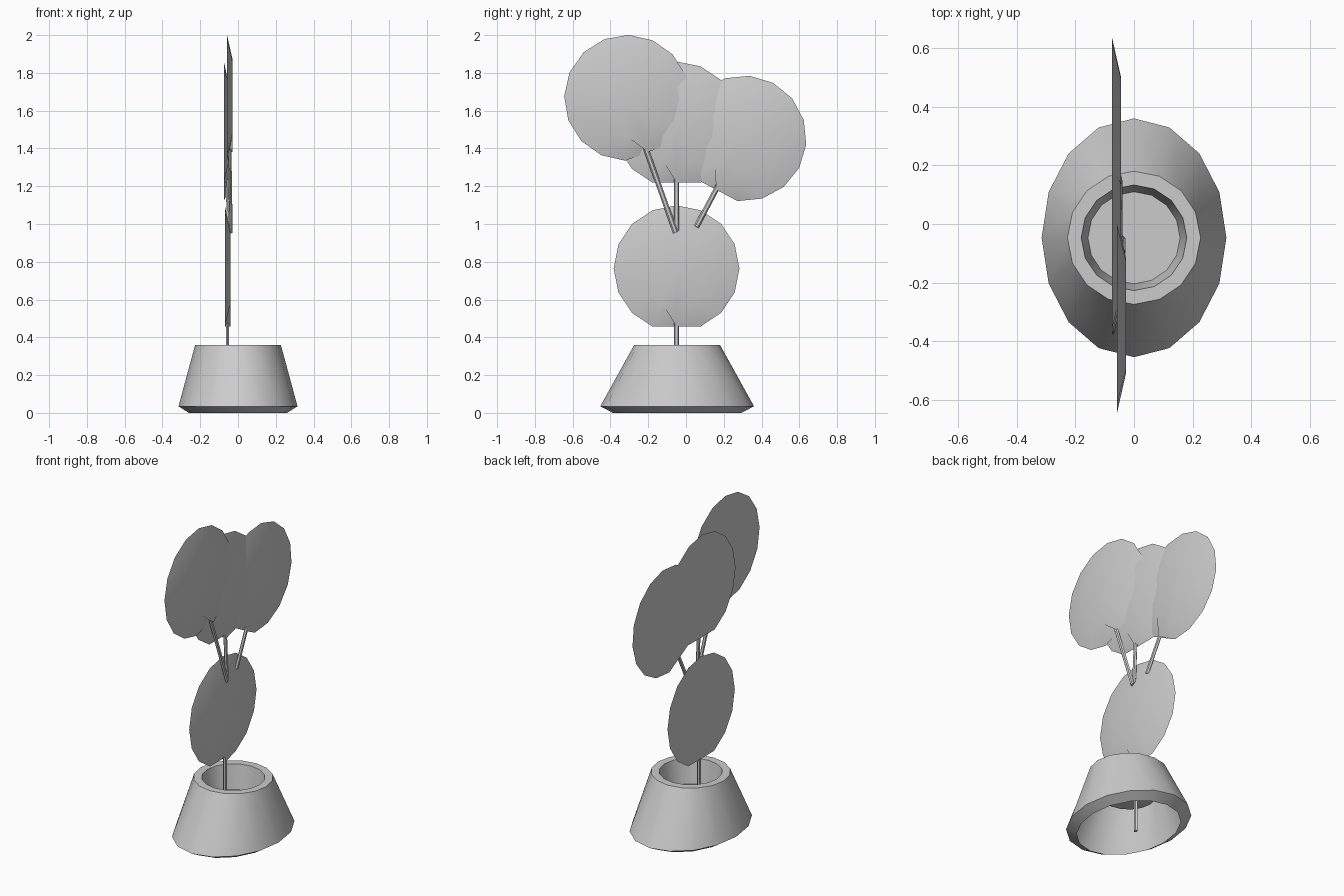
import bpy, bmesh
from math import sin, cos, tau, radians
from mathutils import Vector, Matrix

if "Cube" in bpy.data.objects:
    bpy.data.objects.remove(bpy.data.objects["Cube"])

SIDES = 16


def finish(name, bm, angle=30):
    bmesh.ops.recalc_face_normals(bm, faces=bm.faces)
    mesh = bpy.data.meshes.new(name)
    bm.to_mesh(mesh)
    bm.free()
    ob = bpy.data.objects.new(name, mesh)
    bpy.context.collection.objects.link(ob)
    bpy.ops.object.select_all(action='DESELECT')
    ob.select_set(True)
    bpy.context.view_layer.objects.active = ob
    bpy.ops.object.shade_smooth_by_angle(angle=radians(angle))
    return ob


def bridge(bm, a, b):
    for i in range(len(a)):
        j = (i + 1) % len(a)
        bm.faces.new((a[i], a[j], b[j], b[i]))


def make_pot():
    # rings from the cup floor, over the rim and down to the open base
    profile = [(.157, .157, .21), (.18, .18, .36), (.227, .227, .36),
               (.315, .407, .035), (.26, .34, 0)]
    bm = bmesh.new()
    rings = [[bm.verts.new((rx * cos(tau * i / SIDES),
                            -.047 + ry * sin(tau * i / SIDES), z))
              for i in range(SIDES)] for rx, ry, z in profile]
    bm.faces.new(rings[0])
    for a, b in zip(rings, rings[1:]):
        bridge(bm, a, b)
    finish("pot", bm)


def make_pad(name, back_x, y, z, tilt, radius=.333, inner=.2, thick=.03):
    # flat back, sloped front that keeps full thickness at the foot
    bm = bmesh.new()
    back, front = [], []
    for i in range(SIDES):
        t = tau * i / SIDES
        u, v = sin(t), cos(t)
        foot = i == SIDES // 2
        back.append(bm.verts.new((0, radius * u, -.308 if foot else radius * v)))
        front.append(bm.verts.new((thick, inner * u, -.308 if foot else inner * v)))
    bm.faces.new(back)
    centre = bm.verts.new((thick, 0, 0))
    bridge(bm, back, front)
    for i in range(SIDES):
        bm.faces.new((front[i], front[(i + 1) % SIDES], centre))
    bm.transform(Matrix.Translation((back_x, y, z)) @ Matrix.Rotation(radians(tilt), 4, 'X'))
    finish(name, bm, 40)


def make_stem(name, start, end):
    # slim six-sided rod, narrower across x
    a, b = Vector(start), Vector(end)
    d = (b - a).normalized()
    side = d.cross(Vector((1, 0, 0))).normalized()
    flat = side.cross(d)
    bm = bmesh.new()
    rings = [[bm.verts.new(p + side * .014 * cos(tau * i / 6) + flat * .009 * sin(tau * i / 6))
              for i in range(6)] for p in (a, b)]
    for r in rings:
        bm.faces.new(r)
    bridge(bm, *rings)
    finish(name, bm)


make_pot()

# flat round leaf pads
for name, x, y, z, tilt in [("lower_pad", -.07, -.05, .765, 0),
                            ("middle_pad", -.075, -.05, 1.527, 0),
                            ("left_pad", -.058, -.312, 1.668, 21),
                            ("right_pad", -.075, .305, 1.453, -28)]:
    make_pad(name, x, y, z, tilt)

# trunk and branches
make_stem("trunk", (-.055, -.05, 0), (-.055, -.05, .5))
make_stem("middle_branch", (-.042, -.05, .965), (-.055, -.05, 1.27))
make_stem("left_branch", (-.036, -.055, .955), (-.043, -.22, 1.42))
make_stem("right_branch", (-.05, .055, .985), (-.058, .185, 1.23))
